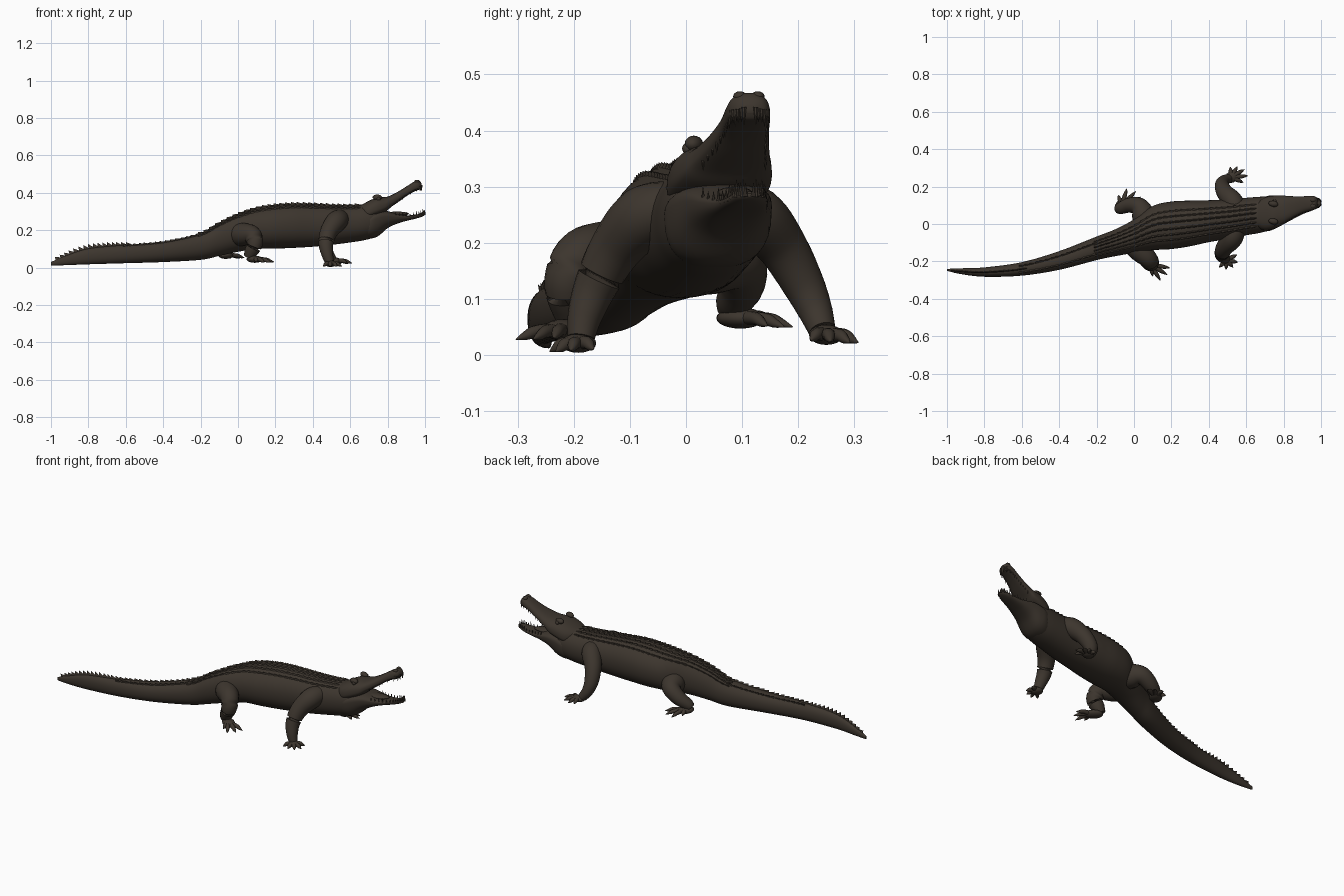
import bpy, bmesh, math
from mathutils import Vector, Matrix

if "Cube" in bpy.data.objects:
    bpy.data.objects.remove(bpy.data.objects["Cube"])

hide = bpy.data.materials.new("dark brown hide")
hide.diffuse_color = (0.046, 0.036, 0.027, 1)
hide.use_nodes = True
hide.node_tree.nodes["Principled BSDF"].inputs["Base Color"].default_value = hide.diffuse_color


def spline(pts, n):
    """Catmull-Rom through tuples of any length."""
    out = []
    P = [pts[0]] + list(pts) + [pts[-1]]
    for i in range(1, len(P) - 2):
        for k in range(n):
            t = k / n
            out.append([0.5 * (2*b + (c-a)*t + (2*a-5*b+4*c-d)*t*t + (3*b-a-3*c+d)*t**3)
                        for a, b, c, d in zip(P[i-1], P[i], P[i+1], P[i+2])])
    return out + [list(pts[-1])]


def finish(name, bm, angle=50):
    bmesh.ops.recalc_face_normals(bm, faces=bm.faces)
    me = bpy.data.meshes.new(name)
    bm.to_mesh(me)
    bm.free()
    me.materials.append(hide)
    ob = bpy.data.objects.new(name, me)
    bpy.context.collection.objects.link(ob)
    bpy.ops.object.select_all(action='DESELECT')
    ob.select_set(True)
    bpy.context.view_layer.objects.active = ob
    bpy.ops.object.shade_smooth_by_angle(angle=math.radians(angle))
    return ob


def skin(bm, rings):
    """Bridge point rings into a closed tube."""
    vs = [[bm.verts.new(p) for p in r] for r in rings]
    n = len(vs[0])
    for a, b in zip(vs, vs[1:]):
        for i in range(n):
            bm.faces.new((a[i], a[(i+1) % n], b[(i+1) % n], b[i]))
    bm.faces.new(vs[0])
    bm.faces.new(vs[-1])


def section(s, t, e=1.0, rim=0.5):
    """Point on a cross-section: s = x, centre y, bottom z, top z, half width."""
    x, cy, lo, hi, hw = s
    c, k = math.cos(t), math.sin(t)
    mid = lo + (hi - lo) * rim
    z = math.copysign(abs(k)**e, k) * ((hi - mid) if k > 0 else (mid - lo))
    return Vector((x, cy + hw * math.copysign(abs(c)**e, c), mid + z))


def loft(name, stations, e=1.0, rim=0.5, n=32, sub=6):
    bm = bmesh.new()
    skin(bm, [[section(s, 2*math.pi*i/n, e, rim) for i in range(n)]
              for s in spline(stations, sub)])
    return finish(name, bm)


def tube(bm, pts, n=16, sub=6, flat=1.0):
    """Round limb through (x, y, z, radius) points."""
    S = spline(pts, sub)
    rings = []
    for i, s in enumerate(S):
        d = Vector(S[min(i+1, len(S)-1)][:3]) - Vector(S[max(i-1, 0)][:3])
        d.normalize()
        u = d.cross(Vector((0, 0, 1)) if abs(d.z) < 0.9 else Vector((1, 0, 0))).normalized()
        v = u.cross(d)
        rings.append([Vector(s[:3]) + max(s[3], 0.0005) * (u * math.cos(2*math.pi*k/n) +
                      v * flat * math.sin(2*math.pi*k/n)) for k in range(n)])
    skin(bm, rings)


def ball(bm, loc, size, yaw=0.0):
    m = Matrix.Translation(loc) @ Matrix.Rotation(yaw, 4, 'Z') @ Matrix.Diagonal((*size, 1))
    bmesh.ops.create_uvsphere(bm, u_segments=16, v_segments=10, radius=1, matrix=m)


# Torso, neck and tail: x, centre y, bottom z, top z, half width
BODY = [(-1, -.245, .012, .03, .005), (-.93, -.252, .013, .06, .015), (-.8, -.257, .018, .102, .025),
        (-.6, -.24, .024, .122, .036), (-.4, -.195, .03, .14, .05), (-.2, -.13, .042, .185, .063),
        (-.1, -.1, .063, .24, .072), (0, -.065, .085, .287, .09), (.1, -.022, .1, .32, .118),
        (.2, -.007, .102, .336, .127), (.3, .003, .106, .343, .122), (.4, .015, .112, .341, .112),
        (.5, .026, .122, .336, .106), (.6, .04, .135, .334, .1), (.68, .05, .148, .338, .096),
        (.74, .06, .167, .335, .085), (.78, .067, .2, .315, .06)]
loft("body_and_tail", BODY, e=0.92, sub=8, n=40)

# Skull with upper jaw, and lower jaw with throat
UPPER = [(.64, .045, .27, .325, .05), (.69, .052, .26, .352, .085), (.74, .061, .275, .374, .09),
         (.79, .073, .3, .378, .08), (.82, .082, .325, .388, .068), (.86, .093, .353, .409, .055),
         (.90, .103, .382, .434, .045), (.935, .109, .403, .456, .041), (.96, .112, .414, .467, .037),
         (.975, .114, .42, .46, .028), (.982, .114, .432, .446, .012)]
LOWER = [(.66, .047, .155, .26, .08), (.71, .055, .156, .29, .094), (.75, .063, .169, .304, .09),
         (.80, .075, .211, .302, .076), (.85, .087, .235, .288, .061), (.90, .099, .25, .28, .047),
         (.95, .108, .262, .284, .037), (.98, .112, .271, .291, .028), (.994, .113, .277, .291, .018),
         (1, .113, .282, .288, .006)]
loft("skull_and_upper_jaw", UPPER, e=0.8, rim=0.35)
loft("lower_jaw", LOWER, e=0.8, rim=0.7)

# Eyes, brow ridges and nostrils
bm = bmesh.new()
for s in (-1, 1):
    ball(bm, (.745, .061 + s*.047, .376), (.026, .016, .015), -.2)
    ball(bm, (.752, .062 + s*.058, .368), (.011, .011, .011))
    ball(bm, (.957, .112 + s*.016, .461), (.014, .012, .009))
finish("eyes_and_nostrils", bm)

# Tongue
bm = bmesh.new()
ball(bm, (.85, .087, .288), (.065, .03, .012), .2)
finish("tongue", bm)

# Teeth along both jaw rims
bm = bmesh.new()
for jaw, rim, sign, first in ((UPPER, .35, -1, .83), (LOWER, .7, 1, .84)):
    S = [s for s in spline(jaw, 8) if s[0] > first]
    for i, s in enumerate(S[::3]):
        for a in (0, math.pi):
            p = section(s, a, .8, rim)
            p.y += (s[1] - p.y) * .12
            h = .024 if i % 3 else .032
            p.z += sign * h * .35
            rot = Matrix.Rotation(math.pi if sign < 0 else 0, 4, 'X')
            bmesh.ops.create_cone(bm, segments=7, radius1=.0048, radius2=.0004, depth=h,
                                  cap_ends=True, matrix=Matrix.Translation(p) @ rot)
finish("teeth", bm)


# Keeled back plates and tail crest
DENSE = spline(BODY, 40)


def back_point(x, a):
    return section(min(DENSE, key=lambda s: abs(s[0] - x)), a, .92)


def scute(bm, x, a, ln, wd, h, lean=.5):
    p, q = back_point(x - ln/2, a), back_point(x + ln/2, a)
    m = (p + q) / 2
    out = (back_point(x, a + .1) - back_point(x, a - .1)).cross(q - p).normalized()
    if out.z < 0:
        out.negate()
    side = out.cross(q - p).normalized() * wd / 2
    sink = out * .006
    base = [bm.verts.new(v) for v in (p - side*.8 - sink, p + side*.8 - sink,
                                      q + side*.8 - sink, q - side*.8 - sink)]
    tip = bm.verts.new(m + (p - m) * lean + out * h)
    front = bm.verts.new(q + out * .001)
    a0, b0, c0, d0 = base
    for f in ((a0, b0, tip), (b0, c0, front, tip), (d0, a0, tip, front), (c0, d0, front),
              (a0, d0, c0, b0)):
        bm.faces.new(f)


bm = bmesh.new()
for i in range(28):                       # back rows from hips to neck
    x = -.2 + i * .031
    for a in (.12, .36, .62):
        for s in (-1, 1):
            scute(bm, x, math.pi/2 + s*a, .033, .026 if x > 0 else .016, .010 - a*.004, .7)
for i in range(15):                       # paired keels on the front of the tail
    for s in (-1, 1):
        scute(bm, -.6 + i*.028, math.pi/2 + s*.45, .03, .016, .011, .8)
for i in range(16):                       # single tall crest on the tail end
    x = -.96 + i * .025
    scute(bm, x, math.pi/2, .03, .014, .013 + .012*math.sin(math.pi*(i + 1)/17), .9)
finish("back_plates_and_tail_crest", bm, 25)


# Legs: limb path, palm, then toe tips with claws
def leg(name, path, palm, toes, size):
    bm = bmesh.new()
    tube(bm, path, n=20)
    ank, c = Vector(path[-1][:3]), Vector(palm)
    mean = sum((Vector(t) for t in toes), Vector()) / len(toes)
    yaw = math.atan2(mean.y - ank.y, mean.x - ank.x)
    ball(bm, c, size, yaw)
    for t in toes:
        tip = Vector(t)
        knuckle = c.lerp(tip, .55) + Vector((0, 0, .007))
        pad = c.lerp(tip, .8) + Vector((0, 0, .003))
        tube(bm, [(*c, .013), (*knuckle, .0115), (*pad, .008), (*tip, .001)], n=10, sub=4)
    finish(name, bm)


leg("near_front_leg",
    [(.55, -.02, .26, .05), (.525, -.075, .245, .056), (.485, -.125, .19, .047),
     (.47, -.16, .125, .039), (.478, -.18, .07, .031), (.49, -.187, .03, .024)],
    (.495, -.192, .021), [(.455, -.232, .008), (.492, -.243, .006), (.53, -.232, .006),
                          (.555, -.205, .008), (.55, -.165, .01)], (.034, .03, .017))
leg("far_front_leg",
    [(.55, .08, .26, .05), (.525, .125, .245, .054), (.485, .17, .195, .045),
     (.47, .207, .13, .038), (.48, .23, .08, .031), (.505, .243, .043, .024)],
    (.52, .25, .036), [(.515, .305, .024), (.552, .307, .022), (.59, .292, .022),
                       (.61, .258, .024), (.585, .222, .026)], (.036, .03, .018))
leg("near_hind_leg",
    [(-.02, -.07, .17, .06), (.02, -.13, .178, .062), (.075, -.185, .175, .05),
     (.09, -.21, .13, .043), (.07, -.205, .085, .036), (.055, -.2, .055, .026)],
    (.09, -.217, .045), [(.1, -.28, .032), (.142, -.303, .028), (.178, -.272, .028),
                         (.193, -.235, .03)], (.05, .033, .019))
leg("far_hind_leg",
    [(.06, .0, .17, .06), (.05, .05, .17, .062), (.025, .095, .16, .048),
     (-.025, .1, .125, .04), (-.07, .085, .095, .032), (-.085, .08, .078, .025)],
    (-.065, .097, .066), [(-.085, .155, .058), (-.038, .19, .05), (.01, .175, .05),
                          (.035, .145, .052)], (.048, .034, .019))
